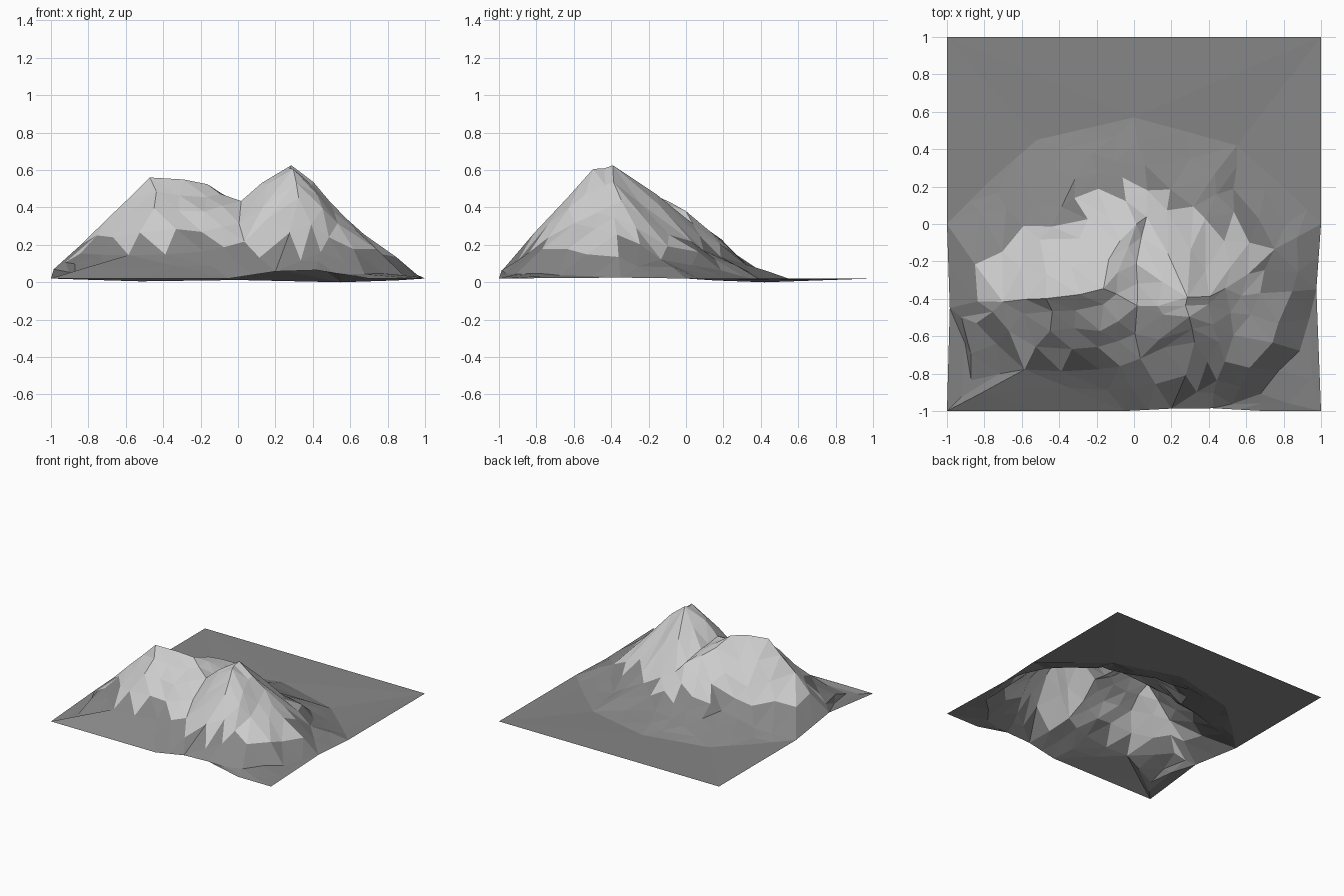
import bpy, bmesh, random
from mathutils import Vector
from mathutils.geometry import delaunay_2d_cdt

if "Cube" in bpy.data.objects:
    bpy.data.objects.remove(bpy.data.objects["Cube"])

random.seed(4)

# Rim of the ground sheet, counter-clockwise, lifted slightly where slopes reach it
rim = [(-1, -1, .02), (-.05, -1, .02), (.2, -.987, .058), (.42, -.985, .065), (.7, -1, .02),
       (1, -1, .02), (.975, -.35, .025), (1, 0, .02), (1, 1, .02), (-1, 1, .02),
       (-1, 0, .02), (-.985, -.45, .07)]
# Foot of the slopes
foot = [(-.76, .24, .012), (-.52, .45, .005), (0, .57, .012), (.55, .42, 0), (.85, .15, .01),
        (-.86, -.82, .05), (.9, -.66, .04), (.66, -.92, .04)]
# Summits, ridge and saddle
crest = [(-.46, -.4, .565), (-.15, -.33, .53), (0, -.45, .43), (0, -.2, .42),
         (.28, -.4, .62), (.28, -.48, .605)]
# Front, right and back flanks
flanks = [(-.85, -.53, .16), (-.7, -.4, .33), (-.6, -.78, .15), (-.2, -.78, .16),
          (.02, -.72, .22), (.32, -.63, .46), (.45, -.85, .17), (.55, -.6, .32),
          (-.45, -.57, .4), (-.2, -.56, .38),
          (.5, -.35, .44), (.68, -.38, .26), (.75, -.15, .13), (.5, -.08, .25),
          (-.08, -.08, .435), (.08, .04, .32), (.05, .3, .09), (-.2, .17, .24),
          (-.22, .36, .07), (-.5, -.1, .29), (-.4, .1, .14), (-.68, .1, .07),
          (.3, .1, .18), (.55, .2, .06)]
points = rim + foot + crest + flanks

# Triangulate the survey points inside the rim
co, _, tris, origin, _, _ = delaunay_2d_cdt(
    [Vector(p[:2]) for p in points], [], [list(range(len(rim)))], 1, 1e-5)
bm = bmesh.new()
verts = [bm.verts.new((c.x, c.y, points[o[0]][2])) for c, o in zip(co, origin)]
for t in tris:
    bm.faces.new([verts[i] for i in t])

# Split every facet once and roughen the new points
old = set(bm.verts)
bmesh.ops.subdivide_edges(bm, edges=bm.edges[:], cuts=1, use_grid_fill=True)
for v in bm.verts:
    if v not in old and not v.is_boundary and v.co.z > .035:
        v.co.x += random.uniform(-.02, .02)
        v.co.y += random.uniform(-.02, .02)
        v.co.z += random.uniform(-.01, .008)
bmesh.ops.triangulate(bm, faces=bm.faces[:])
bmesh.ops.recalc_face_normals(bm, faces=bm.faces[:])
if sum(f.normal.z for f in bm.faces) < 0:
    bmesh.ops.reverse_faces(bm, faces=bm.faces[:])

# Pale caps on the higher facets
for f in bm.faces:
    c = f.calc_center_median()
    f.material_index = int(c.z > .21 + random.uniform(-.04, .04))

mesh = bpy.data.meshes.new("mountain")
bm.to_mesh(mesh)
bm.free()
for name, g in (("rock", .24), ("snow", .85)):
    mat = bpy.data.materials.new(name)
    mat.diffuse_color = (g, g, g, 1)
    mat.use_nodes = True
    mat.node_tree.nodes["Principled BSDF"].inputs["Base Color"].default_value = mat.diffuse_color
    mesh.materials.append(mat)
bpy.context.collection.objects.link(bpy.data.objects.new("mountain", mesh))
